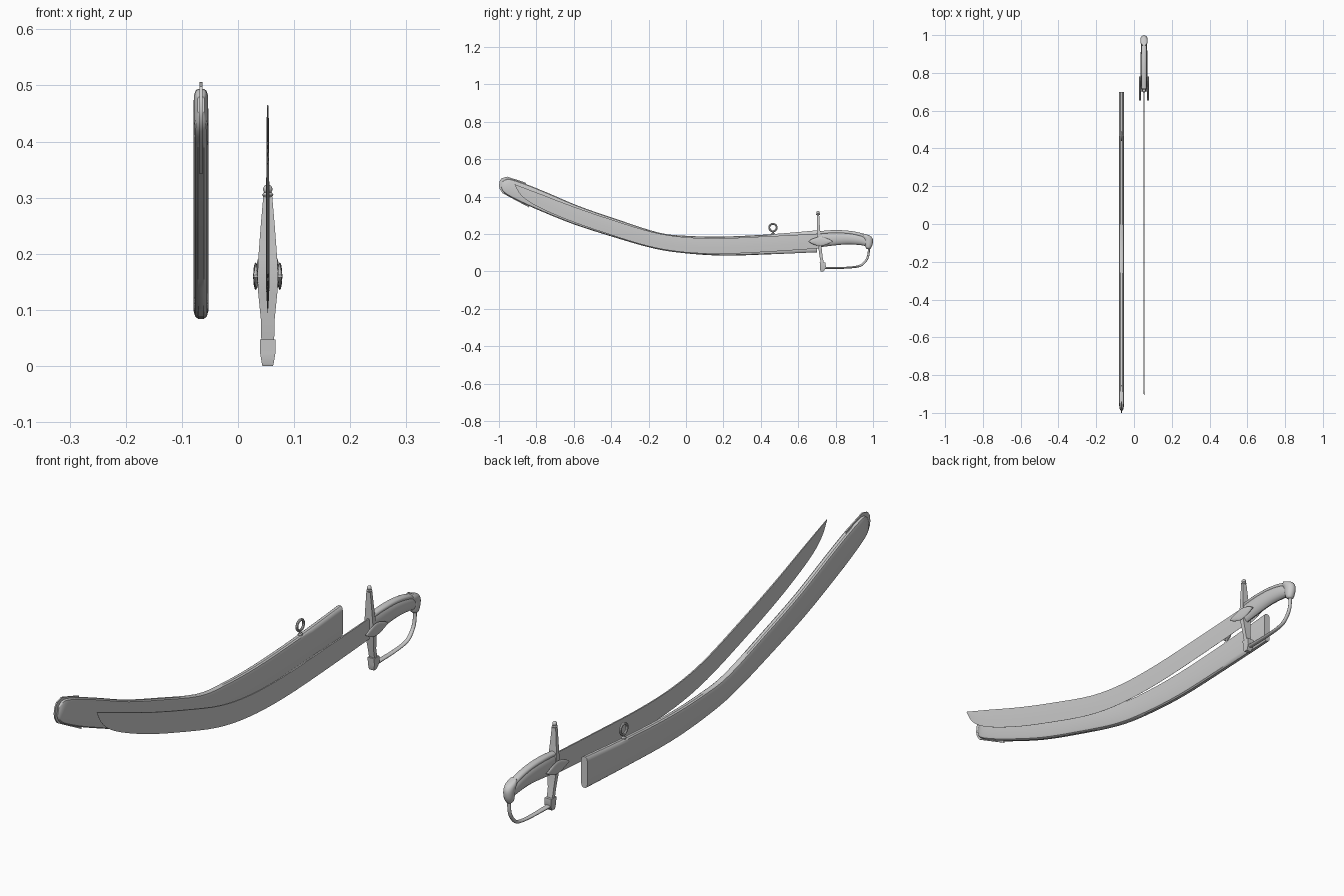
import bpy, bmesh, math

SWORD_X, SCAB_X = 0.053, -0.066


def catmull(p, sub):
    """Smoothly resample a list of station tuples."""
    out = []
    for i in range(len(p) - 1):
        a, b, c, d = p[max(i - 1, 0)], p[i], p[i + 1], p[min(i + 2, len(p) - 1)]
        for k in range(sub):
            t = k / sub
            out.append(tuple(
                0.5 * (2 * q + (r - o) * t + (2 * o - 5 * q + 4 * r - s) * t * t
                       + (3 * q - o - 3 * r + s) * t ** 3)
                for o, q, r, s in zip(a, b, c, d)))
    return out + [p[-1]]


def loft(name, x, stations, section, sub=1):
    """Stations are (y1, z1, y2, z2, half width); the section is placed between the two points."""
    bm = bmesh.new()
    rings = []
    for y1, z1, y2, z2, w in catmull(stations, sub):
        rings.append([bm.verts.new((x + u * w, y2 + (y1 - y2) * v, z2 + (z1 - z2) * v))
                      for u, v in section])
    n = len(section)
    for a, b in zip(rings, rings[1:]):
        for i in range(n):
            bm.faces.new((a[i], a[(i + 1) % n], b[(i + 1) % n], b[i]))
    bm.faces.new(rings[0])
    bm.faces.new(rings[-1])
    bmesh.ops.recalc_face_normals(bm, faces=bm.faces)
    me = bpy.data.meshes.new(name)
    bm.to_mesh(me)
    bm.free()
    ob = bpy.data.objects.new(name, me)
    bpy.context.collection.objects.link(ob)
    smooth(ob)
    return ob


def smooth(ob):
    bpy.ops.object.select_all(action='DESELECT')
    ob.select_set(True)
    bpy.context.view_layer.objects.active = ob
    bpy.ops.object.shade_smooth_by_angle(angle=math.radians(35))


BOX = [(-1, 0), (1, 0), (1, 1), (-1, 1)]
OVAL = [(math.cos(i * math.pi / 8), 0.5 + 0.5 * math.sin(i * math.pi / 8)) for i in range(16)]
SHEATH = [(-.4, 0), (.4, 0), (.8, .04), (1, .13), (1, .87), (.8, .96),
          (.4, 1), (-.4, 1), (-.8, .96), (-1, .87), (-1, .13), (-.8, .04)]
BLADE = [(-.1, 0), (.1, 0), (.8, .4), (1, .75), (.8, 1), (-.8, 1), (-1, .75), (-.8, .4)]

# Scabbard with curved body and narrowed tip
loft("scabbard", SCAB_X, [
    (.70, .219, .70, .102, .013), (.45, .198, .45, .091, .013), (.2, .186, .2, .084, .013),
    (0, .19, -.01, .097, .013), (-.15, .208, -.18, .124, .013), (-.38, .282, -.41, .19, .013),
    (-.57, .348, -.61, .255, .013), (-.75, .424, -.79, .328, .013),
    (-.86, .468, -.9, .378, .013), (-.945, .494, -.97, .418, .012),
    (-.98, .48, -.988, .45, .006)], SHEATH, 4)

# Thin drag plate around the scabbard tip
loft("scabbard_drag", SCAB_X, [
    (-.857, .474, -.84, .342, .0025), (-.955, .506, -.982, .418, .0025),
    (-.985, .498, -.996, .44, .0025), (-.996, .483, -1.0, .458, .0025)], BOX)

# Hanging ring and stud
bpy.ops.mesh.primitive_torus_add(major_radius=.02, minor_radius=.005, major_segments=24,
                                 minor_segments=8, location=(SCAB_X, .465, .234),
                                 rotation=(0, math.pi / 2, 0))
ring = bpy.context.object
ring.name = "hanging_ring"
smooth(ring)
loft("ring_stud", SCAB_X, [(.455, .19, .475, .19, .008), (.455, .202, .475, .202, .008),
                           (.46, .205, .47, .205, .004), (.46, .214, .47, .214, .004)], OVAL)

# Blade
loft("blade", SWORD_X, [
    (.72, .202, .72, .123, .0032), (.45, .188, .45, .105, .0032), (.2, .177, .2, .094, .0032),
    (0, .182, -.01, .102, .003), (-.18, .21, -.2, .134, .003), (-.4, .277, -.43, .204, .003),
    (-.6, .345, -.63, .274, .0027), (-.77, .41, -.8, .349, .0023),
    (-.86, .444, -.88, .405, .002), (-.915, .465, -.916, .462, .001)], BLADE, 4)

# Grip, backstrap and pommel
loft("grip", SWORD_X, [
    (.71, .21, .71, .128, .015), (.78, .215, .78, .137, .0175), (.86, .212, .86, .144, .0175),
    (.93, .199, .925, .141, .017), (.975, .18, .96, .135, .015)], OVAL, 4)
loft("backstrap", SWORD_X, [
    (.71, .214, .71, .196, .013), (.78, .22, .78, .2, .0145), (.86, .218, .86, .198, .0145),
    (.93, .206, .925, .186, .0145), (.975, .187, .96, .173, .0135)], OVAL, 4)
loft("pommel", SWORD_X, [
    (.945, .203, .96, .199, .012), (.94, .187, .987, .188, .0185), (.95, .17, .999, .17, .0195),
    (.955, .145, .998, .145, .0185), (.96, .128, .99, .126, .015),
    (.967, .12, .983, .119, .008)], OVAL, 4)

# Crossguard from the upper neck down to the bow socket
loft("crossguard", SWORD_X, [
    (y - t, z, y + t, z, w) for z, w, y, t in (
        (.302, .008, .706, .006), (.25, .0125, .708, .007), (.19, .017, .711, .009),
        (.16, .0185, .713, .011), (.13, .017, .716, .009), (.08, .012, .722, .008),
        (.045, .0115, .729, .008))], BOX)
loft("crossguard_cap", SWORD_X, [(.697, .301, .715, .301, .0075), (.695, .305, .717, .305, .01),
                                 (.697, .309, .715, .309, .0075)], OVAL)
bpy.ops.mesh.primitive_uv_sphere_add(segments=16, ring_count=8, radius=.0085,
                                     location=(SWORD_X, .706, .315))
ball = bpy.context.object
ball.name = "crossguard_finial"
smooth(ball)
loft("bow_socket", SWORD_X, [(.715, .047, .746, .047, .0135), (.717, .022, .748, .022, .0135),
                             (.718, .004, .74, .006, .0105), (.72, .0, .735, .0, .0095)], BOX)

# Leaf-shaped langets on both sides of the guard
for side, sign in (("right", 1), ("left", -1)):
    leaf = [(y, .16 + h, y, .16 - h, .0045) for y, h in (
        (.655, .002), (.675, .014), (.70, .022), (.72, .0245), (.74, .021), (.765, .012),
        (.782, .002))]
    loft("langet_" + side, SWORD_X + sign * .0215, leaf, OVAL)

# Knuckle bow running back up to the pommel
loft("knuckle_bow", SWORD_X, [
    (.74, .024, .74, .011, .0105), (.85, .024, .85, .014, .009), (.918, .032, .925, .022, .008),
    (.948, .05, .958, .043, .0075), (.968, .082, .979, .078, .007),
    (.973, .126, .984, .126, .007)], OVAL, 4)
